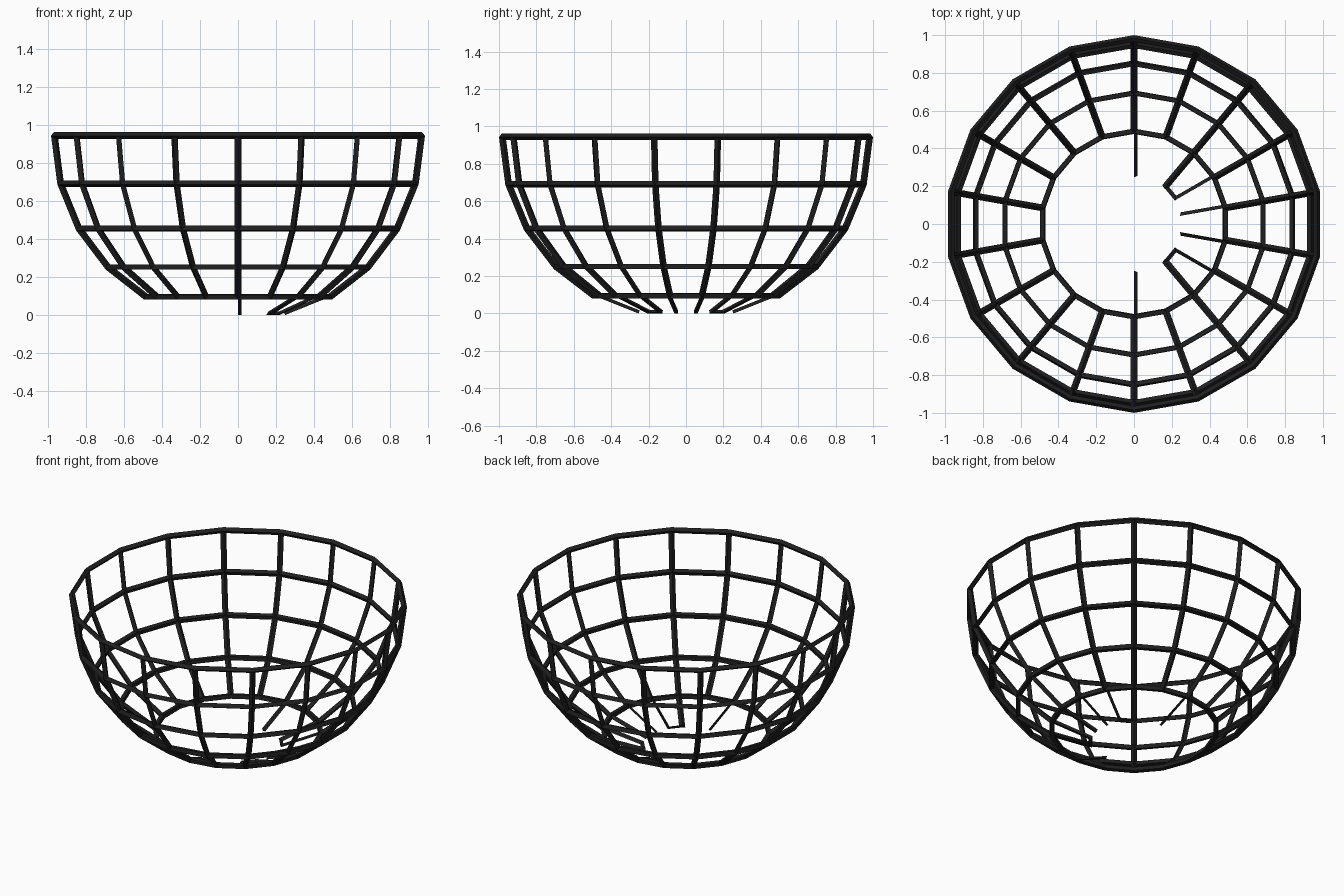
import bpy, bmesh, math
from mathutils import Vector

if "Cube" in bpy.data.objects:
    bpy.data.objects.remove(bpy.data.objects["Cube"])

SIDES, RADIUS, ZC, T = 18, 0.982, 0.945, 0.036

mat = bpy.data.materials.new("black wire")
mat.diffuse_color = (0.014, 0.014, 0.014, 1)
mat.use_nodes = True
mat.node_tree.nodes["Principled BSDF"].inputs["Base Color"].default_value = mat.diffuse_color


def point(angle, polar):
    """Point on the bowl; polar is degrees up from the bottom."""
    a, p = math.radians(angle), math.radians(polar)
    return Vector((RADIUS * math.sin(p) * math.cos(a),
                   RADIUS * math.sin(p) * math.sin(a),
                   max(0, ZC - RADIUS * math.cos(p))))


def make_object(name, bm):
    bmesh.ops.recalc_face_normals(bm, faces=bm.faces)
    mesh = bpy.data.meshes.new(name)
    bm.to_mesh(mesh)
    bm.free()
    mesh.materials.append(mat)
    obj = bpy.data.objects.new(name, mesh)
    bpy.context.collection.objects.link(obj)
    return obj


# Bowl cage: faceted half sphere turned into wire bars
bm = bmesh.new()
rings = [[bm.verts.new(point(10 + i * 20, p)) for i in range(SIDES)]
         for p in (30, 45, 60, 75, 90)]
for low, high in zip(rings, rings[1:]):
    for i in range(SIDES):
        j = (i + 1) % SIDES
        bm.faces.new((low[i], low[j], high[j], high[i]))
cage = make_object("bowl_cage", bm)
wire = cage.modifiers.new("wire", 'WIREFRAME')
wire.thickness = T
wire.use_even_offset = True
wire.use_boundary = True
wire.use_replace = True


# Loose lower bars: half bars with a triangular section
def half_bar(bm, a, b, toward):
    mid = (a + b) / 2
    normal = (Vector((0, 0, ZC)) - mid).normalized()
    along = (b - a).normalized()
    side = toward - mid
    side -= along * side.dot(along)
    side -= normal * side.dot(normal)
    offsets = (Vector(), normal * T / 2, side.normalized() * T / 2)
    ends = [[bm.verts.new(p + o) for o in offsets] for p in (a, b)]
    for i in range(3):
        j = (i + 1) % 3
        bm.faces.new((ends[0][i], ends[0][j], ends[1][j], ends[1][i]))
    bm.faces.new(ends[0])
    bm.faces.new(ends[1])


bm = bmesh.new()
for s in (1, -1):
    for angle, neighbour in ((90, 70), (50, 30), (50, 70), (30, 50), (10, 30)):
        half_bar(bm, point(s * angle, 30), point(s * angle, 15), point(s * neighbour, 22))
    half_bar(bm, point(s * 50, 15), point(s * 30, 15), point(s * 40, 25))
make_object("loose_lower_bars", bm)
